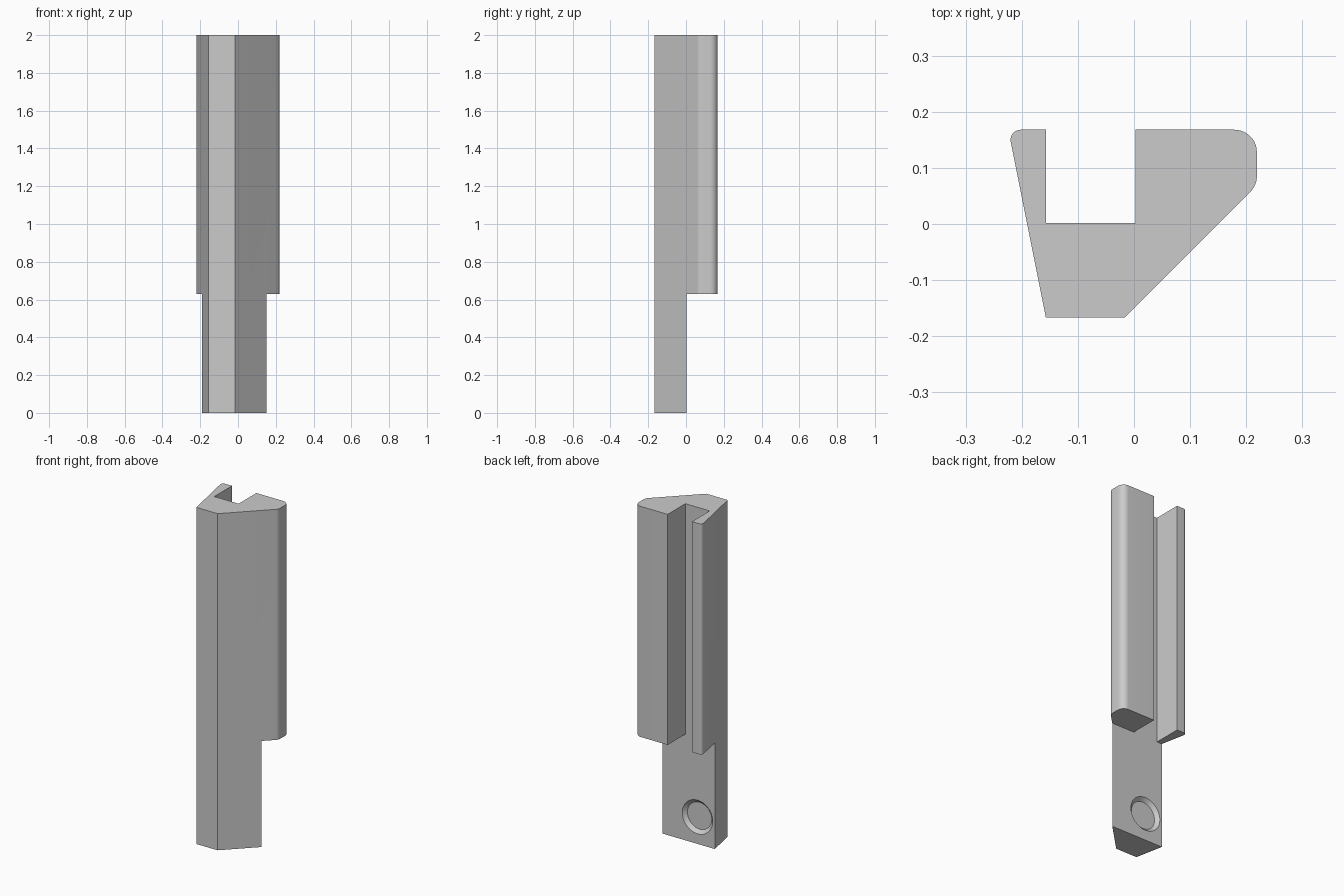
import bpy, bmesh
from math import radians, tan, pi
from mathutils import Vector, Matrix

cube = bpy.data.objects.get("Cube")
if cube:
    bpy.data.objects.remove(cube, do_unlink=True)

TOP, STEP, BACK = 2.0, 0.63, 0.002       # heights, and depth of the flat back face
SLOT_L, SLOT_R = -0.157, 0.003           # sides of the slot


def fillet(prev, corner, nxt, radius, steps=10):
    """Points of a rounded corner between two straight edges."""
    p, c, n = Vector(prev), Vector(corner), Vector(nxt)
    a, b = (p - c).normalized(), (n - c).normalized()
    half = a.angle(b) / 2
    start = c + a * radius / tan(half)
    centre = c + (a + b).normalized() * (radius ** 2 + (start - c).length ** 2) ** 0.5
    sweep = pi - 2 * half
    return [centre + Matrix.Rotation(sweep * i / steps, 2) @ (start - centre)
            for i in range(steps + 1)]


def prism(name, points, direction):
    """Closed solid made by sweeping a flat outline along a direction."""
    bm = bmesh.new()
    face = bm.faces.new([bm.verts.new(p) for p in points])
    swept = bmesh.ops.extrude_face_region(bm, geom=[face])["geom"]
    bmesh.ops.translate(bm, vec=direction,
                        verts=[v for v in swept if isinstance(v, bmesh.types.BMVert)])
    bmesh.ops.recalc_face_normals(bm, faces=bm.faces)
    return finish(name, bm)


def finish(name, bm):
    mesh = bpy.data.meshes.new(name)
    bm.to_mesh(mesh)
    bm.free()
    obj = bpy.data.objects.new(name, mesh)
    bpy.context.collection.objects.link(obj)
    return obj


def cut(target, cutter):
    cutter.hide_render = True
    mod = target.modifiers.new("cut", 'BOOLEAN')
    mod.operation, mod.solver, mod.object = 'DIFFERENCE', 'EXACT', cutter
    bpy.ops.object.select_all(action='DESELECT')
    bpy.context.view_layer.objects.active = target
    target.select_set(True)
    bpy.ops.object.modifier_apply(modifier=mod.name)
    bpy.data.objects.remove(cutter, do_unlink=True)


# Bar with a slanted outline and rounded back corners
front_l, front_r = (-0.157, -0.167), (-0.017, -0.167)
side, back_r, back_l = (0.219, 0.069), (0.219, 0.168), (-0.224, 0.168)
outline = [Vector(front_l), Vector(front_r)]
outline += fillet(front_r, side, back_r, 0.04)
outline += fillet(side, back_r, back_l, 0.04)
outline += fillet(back_r, back_l, front_l, 0.018)
bar = prism("slotted_bar", [(p.x, p.y, 0) for p in outline], (0, 0, TOP))

# Back slot and lower step, cut in one go
half_t = [(-1, -1), (1, -1), (1, STEP), (SLOT_R, STEP),
          (SLOT_R, 3), (SLOT_L, 3), (SLOT_L, STEP), (-1, STEP)]
cut(bar, prism("slot_cutter", [(x, BACK, z) for x, z in half_t], (0, 1, 0)))

# Shallow bevelled round recess near the foot
bm = bmesh.new()
bmesh.ops.create_cone(bm, cap_ends=True, segments=48, radius1=0.12, radius2=0.08, depth=0.04,
                      matrix=Matrix.Translation(((SLOT_L + SLOT_R) / 2, BACK, 0.16))
                      @ Matrix.Rotation(radians(90), 4, 'X'))
cut(bar, finish("recess_cutter", bm))

# Plain grey finish
grey = bpy.data.materials.new("plain_grey")
grey.use_nodes = True
colour = (0.6, 0.6, 0.6, 1)
grey.diffuse_color = colour
grey.node_tree.nodes["Principled BSDF"].inputs["Base Color"].default_value = colour
bar.data.materials.clear()
bar.data.materials.append(grey)
bpy.ops.object.shade_smooth_by_angle(angle=radians(30))
